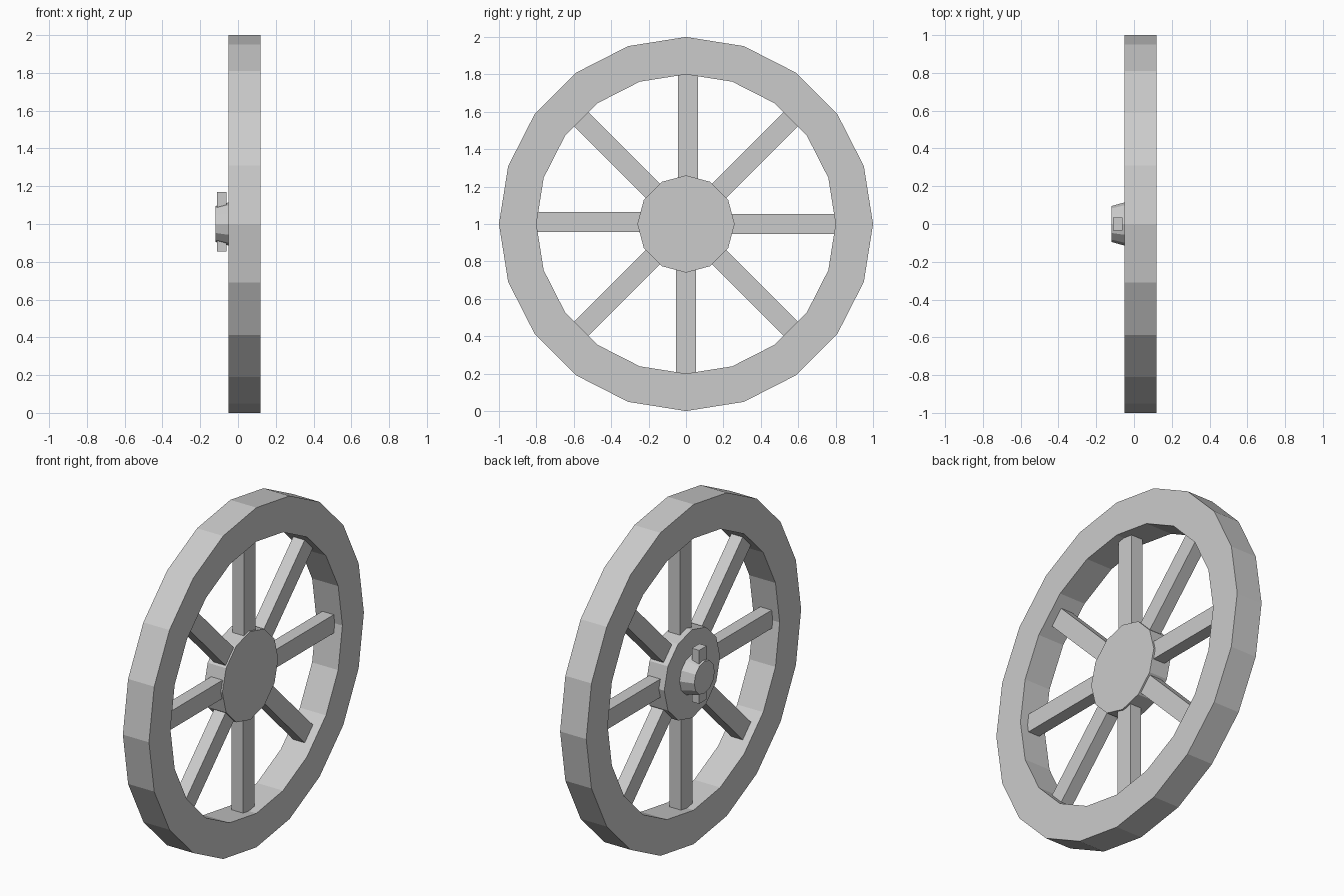
import bpy, bmesh
from math import sin, cos, radians, tau
from mathutils import Matrix, Vector

if "Cube" in bpy.data.objects:
    bpy.data.objects.remove(bpy.data.objects["Cube"])

AXLE = Vector((0, 0, 1))


def finish(name, bm):
    bmesh.ops.recalc_face_normals(bm, faces=bm.faces)
    mesh = bpy.data.meshes.new(name)
    bm.to_mesh(mesh)
    bm.free()
    obj = bpy.data.objects.new(name, mesh)
    bpy.context.collection.objects.link(obj)
    return obj


def lathe(name, profile, sides, ring=False):
    """Turn (x, radius) points about the axle; ring closes the profile, otherwise ends are capped."""
    bm = bmesh.new()
    loops = [[bm.verts.new(AXLE + Vector((x, r * cos(tau * i / sides), r * sin(tau * i / sides))))
              for i in range(sides)] for x, r in profile]
    pairs = list(zip(loops, loops[1:]))
    if ring:
        pairs.append((loops[-1], loops[0]))
    else:
        bm.faces.new(loops[0])
        bm.faces.new(loops[-1])
    for a, b in pairs:
        for i in range(sides):
            j = (i + 1) % sides
            bm.faces.new((a[i], a[j], b[j], b[i]))
    return finish(name, bm)


def box(name, lo, hi, matrix):
    lo, hi = Vector(lo), Vector(hi)
    bm = bmesh.new()
    bmesh.ops.create_cube(bm, size=1, matrix=matrix @ Matrix.Translation((lo + hi) / 2)
                          @ Matrix.Diagonal((*(hi - lo), 1)))
    return finish(name, bm)


# Rim, hub and tapered axle end
lathe("rim", [(-0.05, 1), (0.12, 1), (0.12, 0.8), (-0.05, 0.8)], 20, ring=True)
lathe("hub", [(-0.04, 0.26), (0.08, 0.26)], 12)
lathe("axle_end", [(-0.12, 0.095), (-0.04, 0.117)], 12)

# Eight spokes; the top and left ones sit slightly off centre
nudge = {2: (0, 0.01, 0), 4: (0, 0, 0.01)}
for k in range(8):
    place = Matrix.Translation(AXLE + Vector(nudge.get(k, (0, 0, 0)))) @ Matrix.Rotation(radians(45 * k), 4, 'X')
    box(f"spoke_{k + 1}", (-0.005, 0.2, -0.054), (0.07, 0.802, 0.054), place)

# Linch pin through the axle end
box("linch_pin", (-0.11, -0.035, -0.145), (-0.062, 0.035, 0.17), Matrix.Translation(AXLE))
